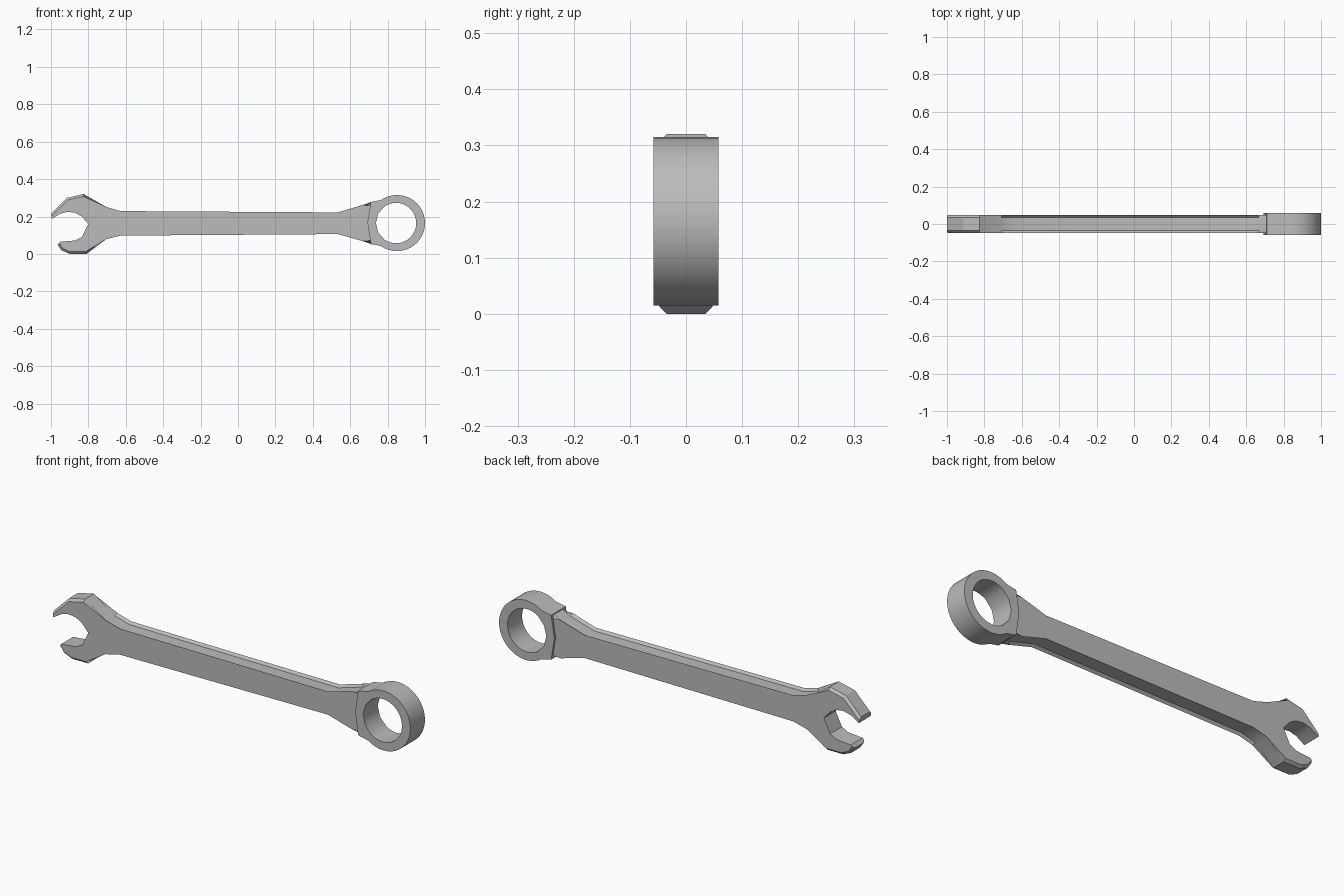
import bpy
import bmesh
from math import radians, cos, sin

cube = bpy.data.objects.get("Cube")
if cube:
    bpy.data.objects.remove(cube)

steel = bpy.data.materials.new("grey steel")
steel.use_nodes = True
colour = (0.5, 0.5, 0.5, 1)
steel.diffuse_color = colour
steel.node_tree.nodes["Principled BSDF"].inputs["Base Color"].default_value = colour


def finish(name, bm):
    bmesh.ops.recalc_face_normals(bm, faces=bm.faces)
    mesh = bpy.data.meshes.new(name)
    bm.to_mesh(mesh)
    bm.free()
    mesh.materials.append(steel)
    obj = bpy.data.objects.new(name, mesh)
    bpy.context.collection.objects.link(obj)
    bpy.ops.object.select_all(action="DESELECT")
    obj.select_set(True)
    bpy.context.view_layer.objects.active = obj
    bpy.ops.object.shade_smooth_by_angle(angle=radians(30))


def loop(bm, points, y):
    return [bm.verts.new((x, y, z)) for x, z in points]


def bridge(bm, a, b):
    for i in range(len(a)):
        j = (i + 1) % len(a)
        bm.faces.new((a[i], a[j], b[j], b[i]))


# Handle and open jaw: one outline, chamfered along its outer edges
outer = [(-1.0, 0.215), (-0.915, 0.30), (-0.825, 0.32), (-0.71, 0.24), (-0.63, 0.217),
         (0.535, 0.21), (0.67, 0.25), (0.72, 0.28),
         (0.72, 0.05), (0.67, 0.08), (0.535, 0.118), (-0.63, 0.11), (-0.71, 0.09),
         (-0.81, 0), (-0.90, 0), (-0.945, 0.02), (-0.965, 0.05)]
inner = [(-0.95, 0.065), (-0.87, 0.072), (-0.835, 0.09), (-0.80, 0.16),
         (-0.835, 0.20), (-0.87, 0.22), (-0.91, 0.225), (-0.95, 0.215), (-0.995, 0.187)]
bm = bmesh.new()
front = loop(bm, outer + inner, -0.047)
back = loop(bm, outer + inner, 0.047)
bridge(bm, front, back)
bm.faces.new(front)
bm.faces.new(back)
chamfered = [bm.edges.get((side[i], side[i + 1]))
             for side in (front, back) for i in range(len(outer) - 1)]
bmesh.ops.bevel(bm, geom=chamfered, offset=0.012, segments=1, affect="EDGES")
finish("handle_and_open_jaw", bm)

# Ring end: round on the right, with a shouldered edge where the handle enters
steps = 28
angles = [radians(-125 + 250 * i / steps) for i in range(steps + 1)]
rim = [(0.85 + 0.15 * cos(a), 0.165 + 0.15 * sin(a)) for a in angles]
rim += [(0.71, 0.278), (0.692, 0.167), (0.71, 0.054)]
angles += [radians(a) for a in (152, 180, 208)]
hole = [(0.845 + 0.108 * cos(a), 0.165 + 0.108 * sin(a)) for a in angles]
bm = bmesh.new()
loops = [loop(bm, p, y) for p, y in ((rim, -0.058), (rim, 0.058), (hole, 0.058), (hole, -0.058))]
for i in range(4):
    bridge(bm, loops[i], loops[(i + 1) % 4])
finish("ring_end", bm)
